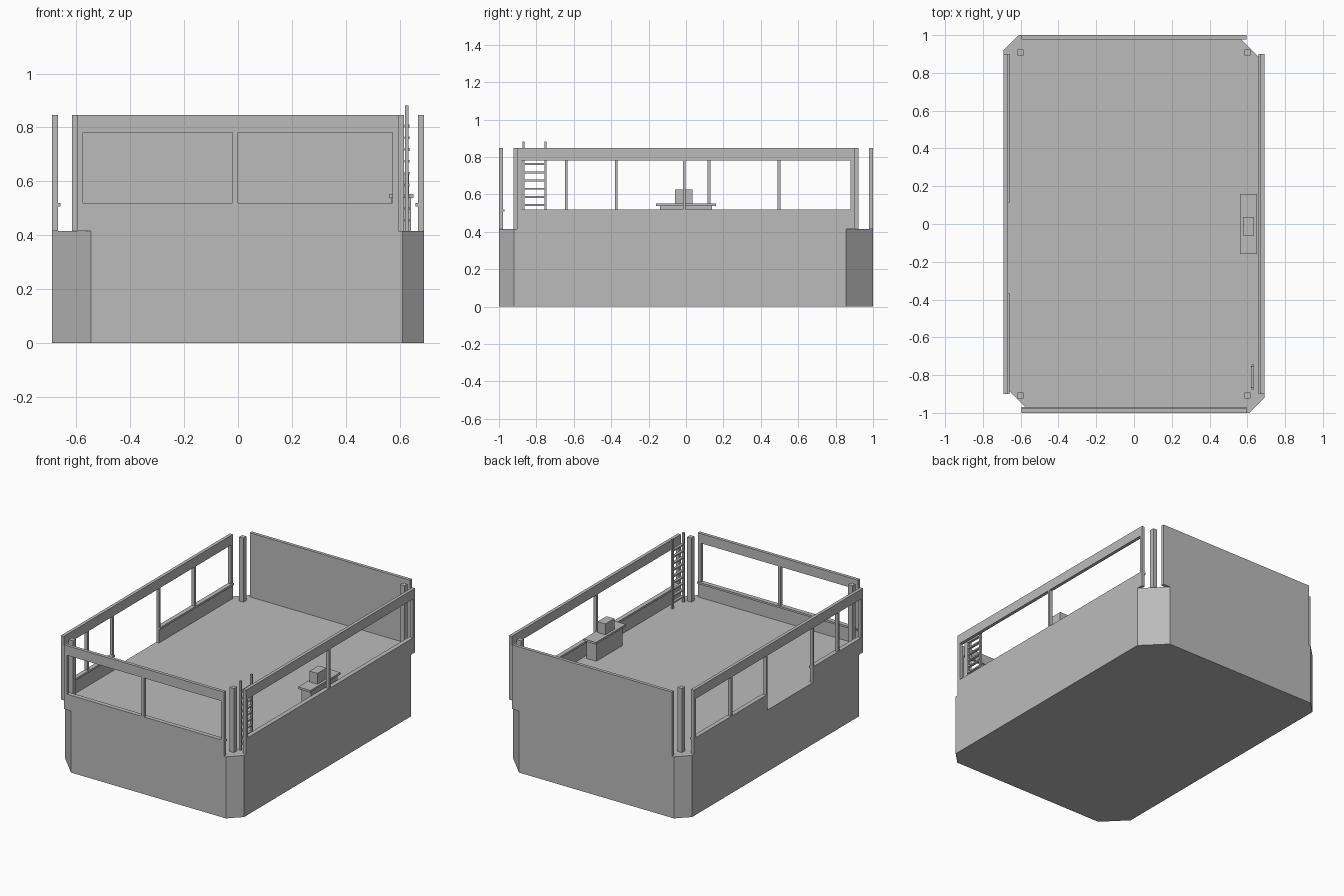
import bpy, bmesh
from mathutils import Vector

cube = bpy.data.objects.get("Cube")
if cube:
    bpy.data.objects.remove(cube, do_unlink=True)

grey = bpy.data.materials.new("plain_grey")
grey.use_nodes = True
GREY = (0.5, 0.5, 0.5, 1)
grey.diffuse_color = GREY
grey.node_tree.nodes["Principled BSDF"].inputs["Base Color"].default_value = GREY

FLOOR, SILL, HEAD, TOP = 0.415, 0.52, 0.782, 0.847
X, Y = 0.69, 1.0


def finish(name, bm):
    bmesh.ops.recalc_face_normals(bm, faces=bm.faces)
    mesh = bpy.data.meshes.new(name)
    bm.to_mesh(mesh)
    bm.free()
    mesh.materials.append(grey)
    obj = bpy.data.objects.new(name, mesh)
    bpy.context.collection.objects.link(obj)
    return obj


def extrude(bm, faces, offset):
    out = bmesh.ops.extrude_face_region(bm, geom=faces)
    moved = [g for g in out["geom"] if isinstance(g, bmesh.types.BMVert)]
    bmesh.ops.translate(bm, verts=moved, vec=Vector(offset))


def box(name, low, high):
    bm = bmesh.new()
    bmesh.ops.create_cube(bm, size=1)
    for v in bm.verts:
        v.co = [(a if c < 0 else b) for c, a, b in zip(v.co, low, high)]
    return finish(name, bm)


def wall(name, start, end, openings, place, inward):
    """Panel along one side; openings are (from, to, bottom, top)."""
    us = sorted({start, end, *(u for o in openings for u in o[:2])})
    zs = sorted({FLOOR, TOP, *(z for o in openings for z in o[2:])})
    bm = bmesh.new()
    grid = {(u, z): bm.verts.new(place(u, z)) for u in us for z in zs}
    for u0, u1 in zip(us, us[1:]):
        for z0, z1 in zip(zs, zs[1:]):
            hole = any(a <= u0 and u1 <= b and c <= z0 and z1 <= d
                       for a, b, c, d in openings)
            if not hole:
                bm.faces.new([grid[k] for k in
                              ((u0, z0), (u1, z0), (u1, z1), (u0, z1))])
    bmesh.ops.delete(bm, geom=[v for v in bm.verts if not v.link_faces],
                     context="VERTS")
    extrude(bm, bm.faces[:], inward)
    return finish(name, bm)


# Solid base with two large and two small cut corners
big, small = 0.145, 0.08
half = [(X, -Y + small), (X, Y - big), (X - big, Y), (-X + small, Y)]
bm = bmesh.new()
outline = half + [(-x, -y) for x, y in half]
extrude(bm, [bm.faces.new([bm.verts.new((x, y, 0)) for x, y in outline])],
        (0, 0, FLOOR))
finish("base", bm)

# Outer walls with window and door openings
T = 0.022


def window(a, b):
    return (a, b, SILL, HEAD)


wall("front_wall", -0.596, 0.596, [window(-0.576, -0.02), window(0, 0.574)],
     lambda u, z: (u, -Y, z), (0, T, 0))
wall("back_wall", -0.596, 0.596, [], lambda u, z: (u, Y, z), (0, -T, 0))
wall("left_wall", -0.9, 0.9, [window(-0.88, -0.016), window(-0.002, 0.88)],
     lambda u, z: (X, u, z), (-T, 0, 0))
wall("right_wall", -0.9, 0.9,
     [window(-0.88, -0.647), window(-0.633, -0.38), (-0.366, 0.115, FLOOR, HEAD),
      window(0.13, 0.49), window(0.505, 0.88)],
     lambda u, z: (-X, u, z), (T, 0, 0))

# Narrow inner window sills
S, D = SILL - 0.013, T + 0.008
box("front_sill", (-0.596, -Y + T, S), (0.596, -Y + D, SILL))
box("left_sill", (X - D, -0.9, S), (X - T, 0.9, SILL))
for tag, a, b in (("front", -0.9, -0.366), ("back", 0.115, 0.9)):
    box(f"right_sill_{tag}", (-X + T, a, S), (-X + D, b, SILL))

# Corner posts
P = 0.016
for sx, side in ((1, "left"), (-1, "right")):
    for sy, end in ((1, "back"), (-1, "front")):
        cx, cy = sx * 0.6, sy * 0.907
        box(f"{end}_{side}_post", (cx - P, cy - P, FLOOR), (cx + P, cy + P, TOP))

# Desk with a box-shaped console
box("desk_pedestal", (0.57, -0.14, FLOOR), (0.643, 0.14, 0.538))
box("desk_top", (0.56, -0.16, 0.538), (0.652, 0.16, 0.552))
box("desk_console", (0.576, -0.06, 0.552), (0.635, 0.036, 0.625))

# Ladder
for tag, y in (("front", -0.869), ("back", -0.751)):
    box(f"ladder_rail_{tag}", (0.621, y - 0.006, FLOOR), (0.634, y + 0.006, 0.882))
for i in range(9):
    z = 0.455 + i * 0.0438
    box(f"ladder_rung_{i + 1}", (0.619, -0.869, z - 0.005), (0.636, -0.751, z + 0.005))
